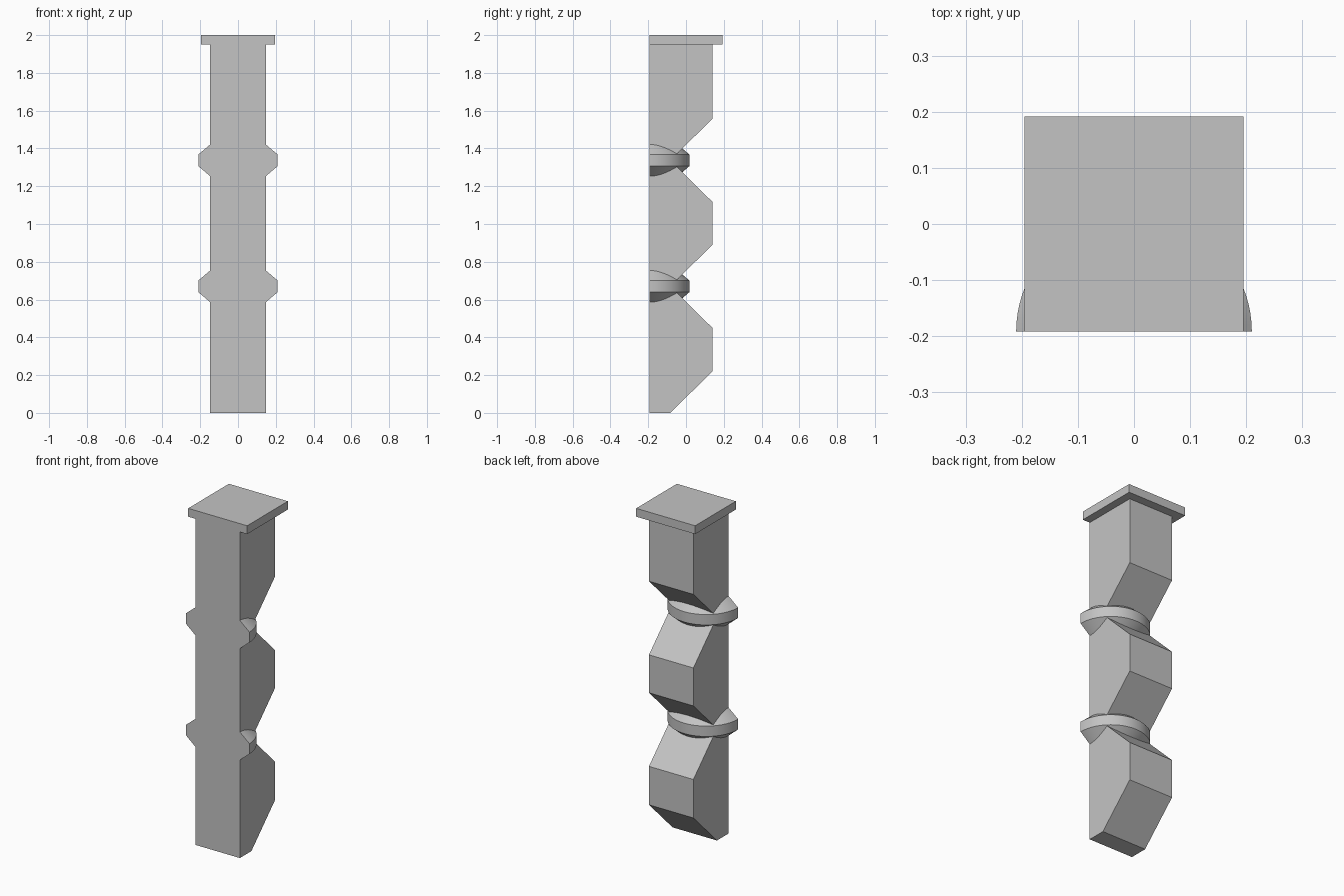
import bpy
import bmesh
import math
from mathutils import Vector

cube = bpy.data.objects.get("Cube")
if cube:
    bpy.data.objects.remove(cube, do_unlink=True)

FRONT = -0.192      # flat front plane shared by all parts
HALF_WIDTH = 0.147
CAP_BASE = 1.95
PERIOD = 0.667      # spacing of the notches

stone = bpy.data.materials.new("grey_stone")
stone.use_nodes = True
colour = (0.55, 0.55, 0.55, 1)
stone.diffuse_color = colour
stone.node_tree.nodes["Principled BSDF"].inputs["Base Color"].default_value = colour


def add_object(name, bm):
    bmesh.ops.recalc_face_normals(bm, faces=bm.faces)
    mesh = bpy.data.meshes.new(name)
    bm.to_mesh(mesh)
    bm.free()
    mesh.materials.append(stone)
    obj = bpy.data.objects.new(name, mesh)
    bpy.context.collection.objects.link(obj)
    return obj


def extrude_profile(name, points, half_width):
    """Extrude a (y, z) outline along x."""
    bm = bmesh.new()
    face = bm.faces.new([bm.verts.new((-half_width, y, z)) for y, z in points])
    side = bmesh.ops.extrude_face_region(bm, geom=[face], use_keep_orig=True)
    verts = [g for g in side["geom"] if isinstance(g, bmesh.types.BMVert)]
    bmesh.ops.translate(bm, verts=verts, vec=(2 * half_width, 0, 0))
    return add_object(name, bm)


# Column with V-shaped notches cut into its back
back, valley, rise = 0.14, -0.083, 0.22
outline = [(FRONT, 0), (valley, 0), (back, rise)]
for i in (1, 2):
    z = i * PERIOD + 0.003
    outline += [(back, z - rise), (valley, z), (back, z + rise)]
outline += [(back, CAP_BASE), (FRONT, CAP_BASE)]
extrude_profile("column", outline, HALF_WIDTH)

# Square cap slab
extrude_profile("cap", [(FRONT, CAP_BASE), (-FRONT, CAP_BASE),
                        (-FRONT, 2), (FRONT, 2)], 0.195)


# Half-round collars with bevelled rims, one in each notch
def half_collar(name, z):
    radius, inner, rim = 0.21, 0.1, 0.031
    top = rim + (radius - inner) * 0.84
    profile = [(0, top), (inner, top), (radius, rim),
               (radius, -rim), (inner, -top), (0, -top)]
    bm = bmesh.new()
    verts = [bm.verts.new((r, FRONT, z + h)) for r, h in profile]
    edges = [bm.edges.new(pair) for pair in zip(verts, verts[1:])]
    bmesh.ops.spin(bm, geom=verts + edges, cent=Vector((0, FRONT, z)),
                   axis=(0, 0, 1), angle=math.pi, steps=40)
    bmesh.ops.remove_doubles(bm, verts=bm.verts, dist=0.0001)
    bmesh.ops.holes_fill(bm, edges=[e for e in bm.edges if e.is_boundary], sides=0)
    obj = add_object(name, bm)
    bpy.ops.object.select_all(action="DESELECT")
    obj.select_set(True)
    bpy.context.view_layer.objects.active = obj
    bpy.ops.object.shade_smooth_by_angle(angle=math.radians(30))


half_collar("lower_collar", PERIOD + 0.003)
half_collar("upper_collar", 2 * PERIOD + 0.003)
